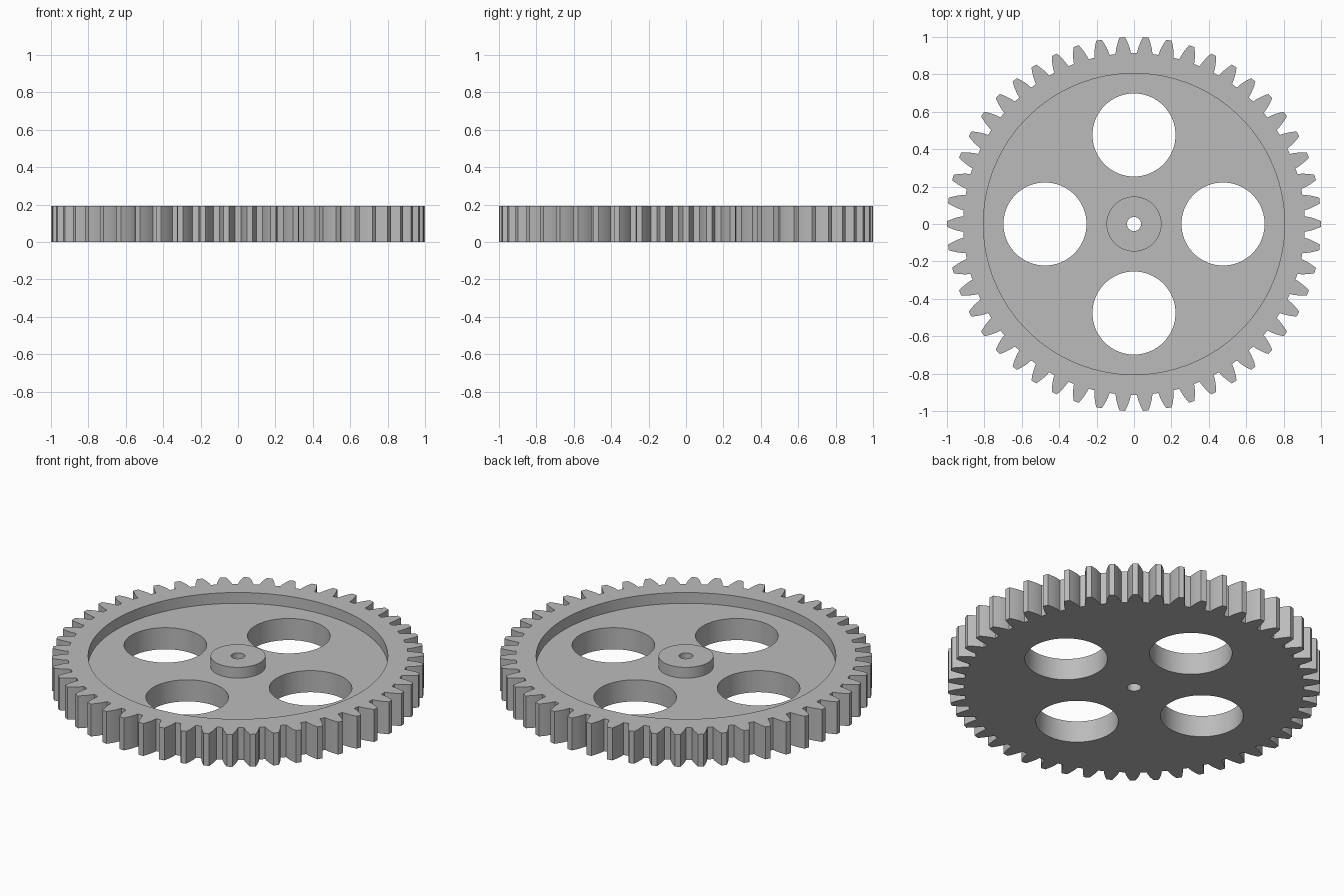
import bpy, bmesh
from math import cos, sin, tan, pi, sqrt, acos, radians

cube = bpy.data.objects.get("Cube")
if cube:
    bpy.data.objects.remove(cube, do_unlink=True)

# Main dimensions
TEETH = 50
TIP = 1.0
MODULE = 2 * TIP / (TEETH + 2)
PITCH = MODULE * TEETH / 2
ROOT = PITCH - 1.25 * MODULE
BASE = PITCH * cos(radians(20))
HEIGHT = 0.192
FLOOR = 0.128

grey = bpy.data.materials.new("grey_metal")
grey.use_nodes = True
colour = (0.5, 0.5, 0.5, 1)
grey.diffuse_color = colour
grey.node_tree.nodes["Principled BSDF"].inputs["Base Color"].default_value = colour


def prism(name, outline, z0, z1):
    """Extrude a flat outline from z0 to z1."""
    bm = bmesh.new()
    face = bm.faces.new([bm.verts.new((x, y, z0)) for x, y in outline])
    top = bmesh.ops.extrude_face_region(bm, geom=[face])["geom"]
    bmesh.ops.translate(bm, vec=(0, 0, z1 - z0),
                        verts=[v for v in top if isinstance(v, bmesh.types.BMVert)])
    bmesh.ops.recalc_face_normals(bm, faces=bm.faces)
    mesh = bpy.data.meshes.new(name)
    bm.to_mesh(mesh)
    bm.free()
    mesh.materials.append(grey)
    obj = bpy.data.objects.new(name, mesh)
    bpy.context.collection.objects.link(obj)
    return obj


def circle(radius, cx=0, cy=0, count=96):
    return [(cx + radius * cos(2 * pi * i / count),
             cy + radius * sin(2 * pi * i / count)) for i in range(count)]


def half_angle(r):
    """Half the angular width of an involute tooth at radius r."""
    def involute(a):
        return tan(a) - a
    return pi / (2 * TEETH) + involute(radians(20)) - involute(acos(BASE / r))


def gear_outline(steps=5):
    radii = [ROOT + (TIP - ROOT) * i / steps for i in range(steps + 1)]
    flank = [(r, half_angle(r)) for r in radii]
    tooth = [(r, -a) for r, a in flank] + [(TIP, 0)] + [(r, a) for r, a in reversed(flank)]
    return [(r * cos(a + 2 * pi * t / TEETH), r * sin(a + 2 * pi * t / TEETH))
            for t in range(TEETH) for r, a in tooth]


def combine(target, tool, operation):
    """Apply a boolean and discard the helper."""
    mod = target.modifiers.new(tool.name, 'BOOLEAN')
    mod.object = tool
    mod.operation = operation
    mod.solver = 'EXACT'
    bpy.context.view_layer.objects.active = target
    bpy.ops.object.modifier_apply(modifier=mod.name)
    bpy.data.objects.remove(tool, do_unlink=True)


# Toothed blank with a shallow recess in its upper face
gear = prism("gear_wheel", gear_outline(), 0, HEIGHT)
combine(gear, prism("recess", circle(0.805, count=128), FLOOR, HEIGHT + 0.1), 'DIFFERENCE')

# Central hub, level with the rim
combine(gear, prism("hub", circle(0.147), FLOOR - 0.05, HEIGHT), 'UNION')

# Four lightening holes and the shaft bore
for dx, dy in ((1, 0), (0, 1), (-1, 0), (0, -1)):
    hole = prism("hole", circle(0.222, 0.476 * dx, 0.476 * dy), -0.1, HEIGHT + 0.1)
    combine(gear, hole, 'DIFFERENCE')
combine(gear, prism("bore", circle(0.038, count=48), -0.1, HEIGHT + 0.1), 'DIFFERENCE')

# Smooth curved walls, keep the edges crisp
bpy.ops.object.select_all(action='DESELECT')
gear.select_set(True)
bpy.context.view_layer.objects.active = gear
bpy.ops.object.shade_smooth_by_angle(angle=radians(25))
